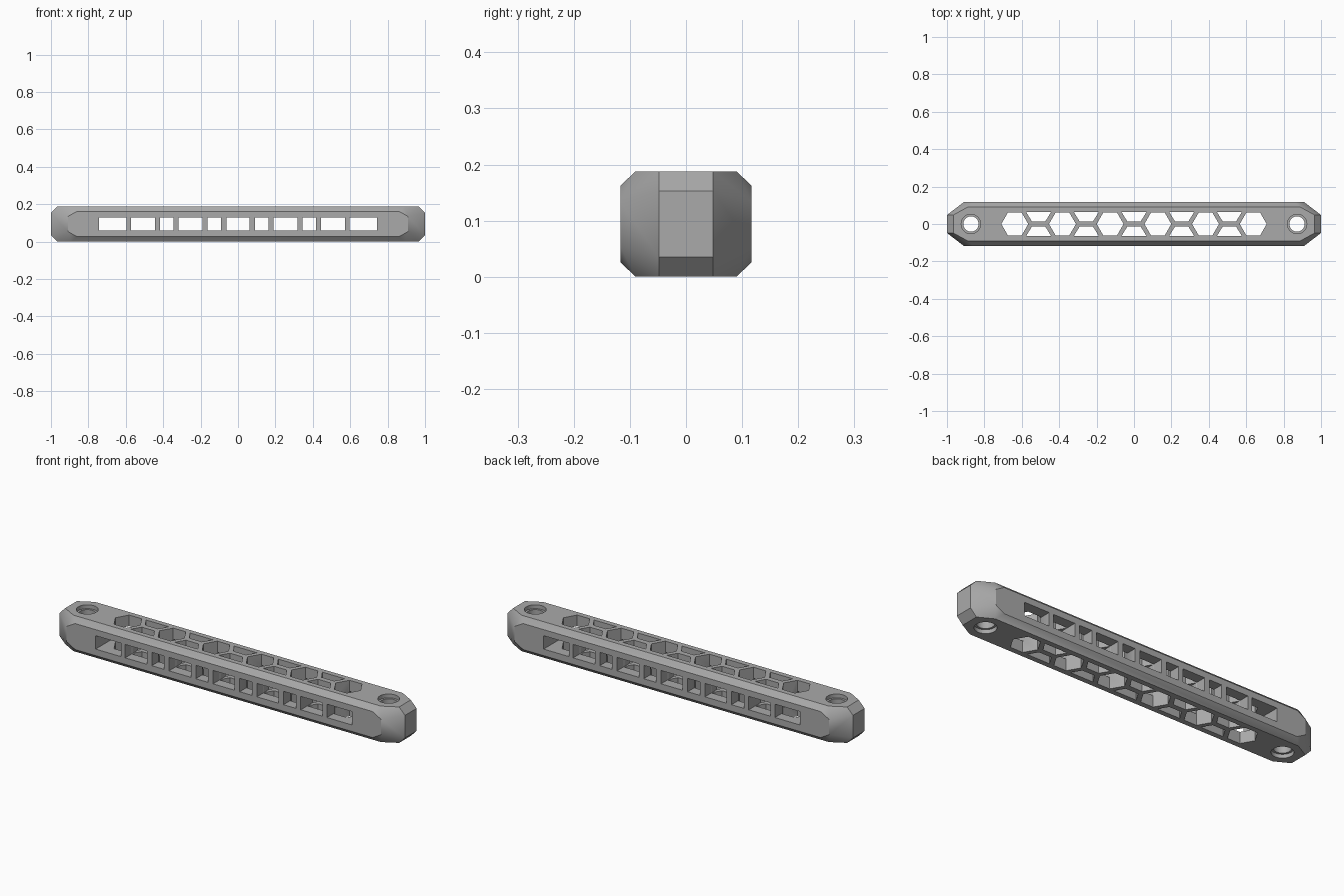
import bpy, bmesh
from math import cos, sin, pi, radians
from mathutils import Vector

cube = bpy.data.objects.get("Cube")
if cube:
    bpy.data.objects.remove(cube)

H = 0.188        # body height
MID = H / 2

grey = bpy.data.materials.new("plain_grey")
grey.use_nodes = True
grey.diffuse_color = (0.4, 0.4, 0.4, 1)
grey.node_tree.nodes["Principled BSDF"].inputs["Base Color"].default_value = (0.4, 0.4, 0.4, 1)


def make_object(name, bm):
    bmesh.ops.recalc_face_normals(bm, faces=bm.faces)
    mesh = bpy.data.meshes.new(name)
    bm.to_mesh(mesh)
    bm.free()
    mesh.materials.append(grey)
    obj = bpy.data.objects.new(name, mesh)
    bpy.context.collection.objects.link(obj)
    return obj


def add_prism(bm, outline, start, along):
    """Extrude a flat outline of 3D points, moved by start, along a vector."""
    low = [bm.verts.new(Vector(p) + Vector(start)) for p in outline]
    high = [bm.verts.new(v.co + Vector(along)) for v in low]
    bm.faces.new(low)
    bm.faces.new(high[::-1])
    for i in range(len(low)):
        j = (i + 1) % len(low)
        bm.faces.new((low[i], low[j], high[j], high[i]))


def ring(x, y, r, n):
    return [(x + r * cos(2 * pi * i / n), y + r * sin(2 * pi * i / n), 0) for i in range(n)]


# Chamfered bar: one corner's points mirrored to all eight, then hulled
corner = [(0.86, 0.117, 0.068), (0.91, 0.117, 0.04), (1.0, 0.048, 0.059),
          (0.966, 0.048, MID), (0.89, 0.09, MID)]
bm = bmesh.new()
for x, y, z in corner:
    for sx in (-1, 1):
        for sy in (-1, 1):
            for sz in (-1, 1):
                bm.verts.new((sx * x, sy * y, MID + sz * z))
bmesh.ops.convex_hull(bm, input=bm.verts)
bmesh.ops.dissolve_limit(bm, angle_limit=radians(1), verts=bm.verts, edges=bm.edges)
body = make_object("honeycomb_bar", bm)

# Vertical honeycomb openings: full hexagons with half hexagons between
bm = bmesh.new()
through = (0, 0, H + 0.2)
PITCH = 0.255
for i in range(6):
    x = (i - 2.5) * PITCH
    add_prism(bm, ring(x, 0, 0.072, 6), (0, 0, -0.1), through)
    if i < 5:
        xm = x + PITCH / 2
        for s in (-1, 1):
            half = [(xm - 0.066, s * 0.063, 0), (xm + 0.066, s * 0.063, 0),
                    (xm + 0.036, s * 0.014, 0), (xm - 0.036, s * 0.014, 0)]
            add_prism(bm, half, (0, 0, -0.1), through)

# Bolt holes
for x in (-0.872, 0.872):
    add_prism(bm, ring(x, 0, 0.041, 32), (0, 0, -0.1), through)
vertical = make_object("vertical_cutter", bm)

# Shallow counterbores at both mouths of the bolt holes
bm = bmesh.new()
for x in (-0.872, 0.872):
    for z in (-0.02, H - 0.02):
        add_prism(bm, ring(x, 0, 0.052, 32), (0, 0, z), (0, 0, 0.04))
bores = make_object("counterbore_cutter", bm)

# Rectangular side slots right through the bar
bm = bmesh.new()
slots = [(0, 0.125), (0.127, 0.071), (0.254, 0.126), (0.381, 0.072), (0.508, 0.126), (0.669, 0.146)]
for c, w in slots:
    for s in ((-1, 1) if c else (1,)):
        x0, x1 = s * c - w / 2, s * c + w / 2
        box = [(x0, 0, 0.06), (x1, 0, 0.06), (x1, 0, 0.13), (x0, 0, 0.13)]
        add_prism(bm, box, (0, -0.2, 0), (0, 0.4, 0))
side = make_object("slot_cutter", bm)

# Cut the openings and keep the finished mesh
cutters = (vertical, bores, side)
for cutter in cutters:
    cutter.hide_render = True
    mod = body.modifiers.new(cutter.name, 'BOOLEAN')
    mod.operation = 'DIFFERENCE'
    mod.solver = 'EXACT'
    mod.object = cutter
bpy.context.view_layer.update()
finished = bpy.data.meshes.new_from_object(body.evaluated_get(bpy.context.evaluated_depsgraph_get()))
body.modifiers.clear()
body.data = finished
for cutter in cutters:
    bpy.data.objects.remove(cutter)

bpy.ops.object.select_all(action='DESELECT')
body.select_set(True)
bpy.context.view_layer.objects.active = body
bpy.ops.object.shade_smooth_by_angle(angle=radians(30))
